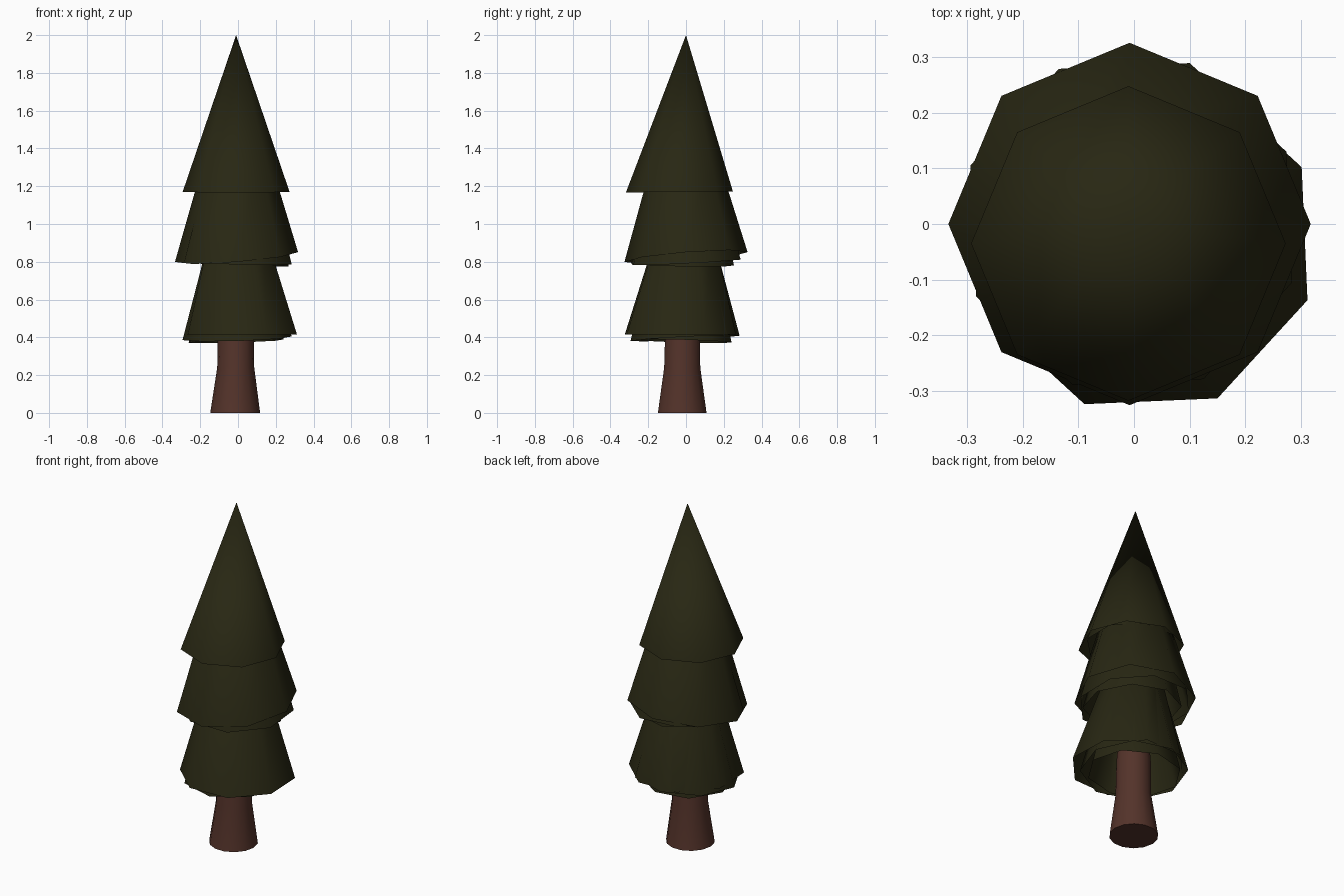
import bpy
import math

if "Cube" in bpy.data.objects:
    bpy.data.objects.remove(bpy.data.objects["Cube"])


def material(name, color):
    m = bpy.data.materials.new(name)
    m.diffuse_color = (*color, 1)
    m.use_nodes = True
    m.node_tree.nodes["Principled BSDF"].inputs["Base Color"].default_value = m.diffuse_color
    return m


needle_green = material("dark needle green", (0.021, 0.020, 0.0065))
bark_brown = material("bark brown", (0.088, 0.033, 0.023))


def ring(center, radius, z, sides, turn=0.0, tilt=(0, 0)):
    """Points of a regular polygon, optionally tilted."""
    pts = []
    for i in range(sides):
        a = math.radians(turn) + 2 * math.pi * i / sides
        x, y = radius * math.cos(a), radius * math.sin(a)
        pts.append((center[0] + x, center[1] + y, z + tilt[0] * x + tilt[1] * y))
    return pts


def loft(name, rings, mat, apex=None, bottom=False, angle=60):
    """Skin stacked rings, closing with an apex point and/or a bottom cap."""
    n = len(rings[0])
    verts = [p for r in rings for p in r]
    faces = []
    for k in range(len(rings) - 1):
        for i in range(n):
            j = (i + 1) % n
            faces.append((k * n + i, k * n + j, (k + 1) * n + j, (k + 1) * n + i))
    if apex:
        verts.append(apex)
        base = (len(rings) - 1) * n
        for i in range(n):
            faces.append((base + i, base + (i + 1) % n, len(verts) - 1))
    if bottom:
        faces.append(tuple(reversed(range(n))))
    mesh = bpy.data.meshes.new(name)
    mesh.from_pydata(verts, [], faces)
    mesh.materials.append(mat)
    obj = bpy.data.objects.new(name, mesh)
    bpy.context.collection.objects.link(obj)
    bpy.ops.object.select_all(action='DESELECT')
    obj.select_set(True)
    bpy.context.view_layer.objects.active = obj
    bpy.ops.object.shade_smooth_by_angle(angle=math.radians(angle))
    return obj


# flared trunk
loft("trunk", [
    ring((-0.015, -0.02), 0.132, 0.0, 14),
    ring((-0.012, -0.02), 0.098, 0.24, 14),
    ring((-0.012, -0.018), 0.094, 0.45, 14),
    ring((-0.01, -0.01), 0.05, 1.0, 14),
], bark_brown, apex=(-0.01, -0.01, 1.05), bottom=True)

# lower and middle skirts: an outer shell with smaller, lower shells nested inside
# centre, base radius, base z, turn, tilt, top radius, top z
skirts = {
    "lower_branches": [
        ((0.018, -0.03), 0.313, 0.415, -20, (0.0, 0.0), 0.145, 1.0),
        ((-0.005, -0.005), 0.29, 0.395, 5, (0.03, 0.05), 0.135, 0.98),
        ((-0.01, -0.01), 0.255, 0.38, 35, (0.03, -0.03), 0.12, 0.95),
    ],
    "middle_branches": [
        ((-0.008, 0.0), 0.326, 0.825, 0, (0.08, 0.08), 0.172, 1.35),
        ((-0.005, 0.0), 0.308, 0.80, 25, (-0.03, 0.05), 0.16, 1.33),
        ((0.005, -0.01), 0.265, 0.785, 50, (-0.04, -0.02), 0.145, 1.3),
    ],
}
for name, shells in skirts.items():
    for i, (c, r, z, turn, tilt, rt, zt) in enumerate(shells):
        loft(f"{name}_{i + 1}", [
            ring(c, r, z, 8, turn, tilt),
            ring((-0.005, -0.003), rt, zt, 8, turn),
        ], needle_green, apex=(-0.005, -0.003, zt + 0.12))

# pointed crown with one nested shell
loft("crown", [ring((-0.01, -0.035), 0.283, 1.17, 8, 0, (0.0, 0.01))],
     needle_green, apex=(-0.01, 0.0, 2.0))
loft("crown_inner", [ring((-0.005, -0.025), 0.25, 1.175, 8, 22)],
     needle_green, apex=(-0.01, 0.0, 1.9))
